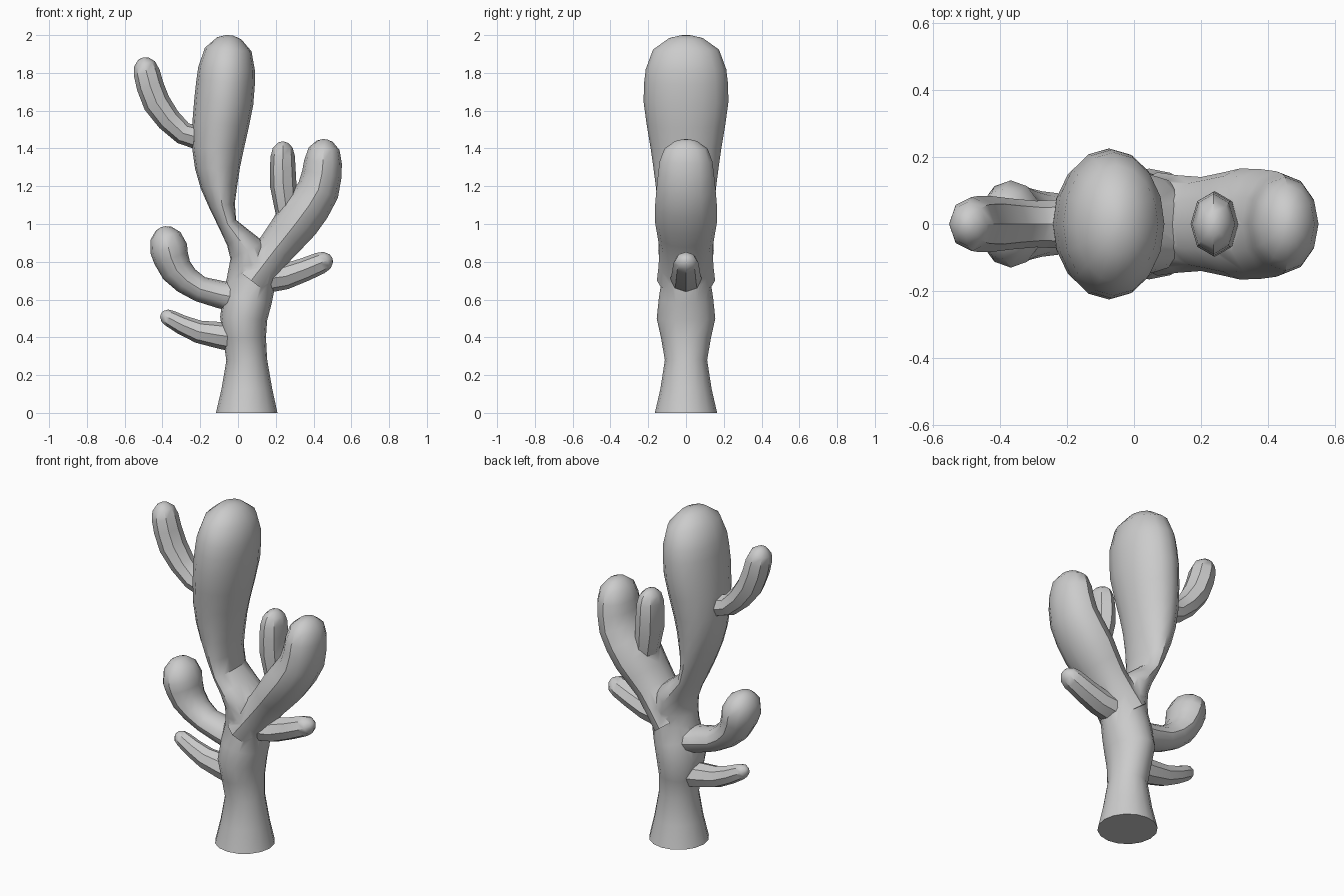
import bpy, bmesh, math
from mathutils import Vector

if "Cube" in bpy.data.objects:
    bpy.data.objects.remove(bpy.data.objects["Cube"])


def spline(p, i, t):
    """Smooth curve value on segment i of the control points."""
    a, b, c, d = p[max(i - 1, 0)], p[i], p[i + 1], p[min(i + 2, len(p) - 1)]
    m, n = (c - a) / 2, (d - b) / 2
    e = b - c
    return b + m * t + (-3 * e - 2 * m - n) * t**2 + (2 * e + m + n) * t**3


def limb(name, sides, flat, points):
    """Tube along (x, z, radius[, y radius]) points with a rounded tip."""
    p = [Vector((*q, q[2] * flat)[:4]) for q in points]
    rows = [spline(p, i, t) for i in range(len(p) - 1) for t in (0, .5)] + [p[-1]]
    rings = []
    for k, q in enumerate(rows):
        d = rows[min(k + 1, len(rows) - 1)] - rows[max(k - 1, 0)]
        axis = Vector((d[0], 0, d[1])).normalized()
        if k == 0:
            axis = Vector((0, 0, 1)) if q[1] == 0 else axis
        rings.append((Vector((q[0], 0, q[1])), axis, q[2], q[3]))
    c, axis, r, ry = rings[-1]
    for deg in (35, 65, 83):
        s, w = math.sin(math.radians(deg)), math.cos(math.radians(deg))
        rings.append((c + axis * r * 1.2 * s, axis, r * w, ry * w))
    bm = bmesh.new()
    loops = []
    for c, axis, r, ry in rings:
        side = Vector((axis.z, 0, -axis.x))
        ang = [math.tau * i / sides for i in range(sides)]
        loops.append([bm.verts.new(c + side * r * math.cos(a)
                                   + Vector((0, ry * math.sin(a), 0))) for a in ang])
    for lo, hi in zip(loops, loops[1:]):
        for i in range(sides):
            j = (i + 1) % sides
            bm.faces.new((lo[i], lo[j], hi[j], hi[i]))
    bm.faces.new(loops[0][::-1])
    bm.faces.new(loops[-1])
    bmesh.ops.recalc_face_normals(bm, faces=bm.faces)
    me = bpy.data.meshes.new(name)
    bm.to_mesh(me)
    bm.free()
    ob = bpy.data.objects.new(name, me)
    bpy.context.collection.objects.link(ob)
    return ob


# Trunk and main column
trunk = limb("cactus", 16, 1, [
    (.046, 0, .163, .165), (.046, .28, .108, .112), (.03, .5, .125, .155),
    (.07, .7, .13, .13), (.05, .86, .1, .147), (-.055, 1, .05, .14),
    (-.1, 1.2, .098, .16), (-.107, 1.4, .137, .187), (-.075, 1.65, .157, .225),
    (-.06, 1.82, .151, .213)])

# Side limbs
limbs = [
    limb("right_arm", 12, 1.4, [(.07, .7, .11), (.2, .87, .1), (.315, 1.015, .118),
                                (.425, 1.18, .112), (.45, 1.33, .1)]),
    limb("arm_bud", 8, 1.4, [(.27, .98, .05), (.24, 1.2, .07), (.237, 1.36, .064)]),
    limb("right_stub", 8, 1.15, [(.1, .71, .08), (.25, .722, .068), (.435, .793, .058)]),
    limb("left_arm", 12, 1.3, [(0, .61, .08), (-.2, .655, .068), (-.325, .755, .085),
                               (-.367, .87, .1)]),
    limb("lower_left_arm", 8, 1.05, [(0, .4, .08), (-.21, .43, .06), (-.36, .5, .045)]),
    limb("upper_left_arm", 8, 1.15, [(-.13, 1.45, .07), (-.29, 1.48, .06),
                                     (-.43, 1.64, .073), (-.483, 1.8, .07)]),
]

# Fuse the limbs into the trunk
for ob in limbs:
    mod = trunk.modifiers.new("union", 'BOOLEAN')
    mod.operation = 'UNION'
    mod.solver = 'EXACT'
    mod.object = ob
bpy.context.view_layer.objects.active = trunk
trunk.select_set(True)
for mod in list(trunk.modifiers):
    bpy.ops.object.modifier_apply(modifier=mod.name)
for ob in limbs:
    bpy.data.objects.remove(ob, do_unlink=True)
bpy.ops.object.shade_smooth_by_angle(angle=math.radians(35))
